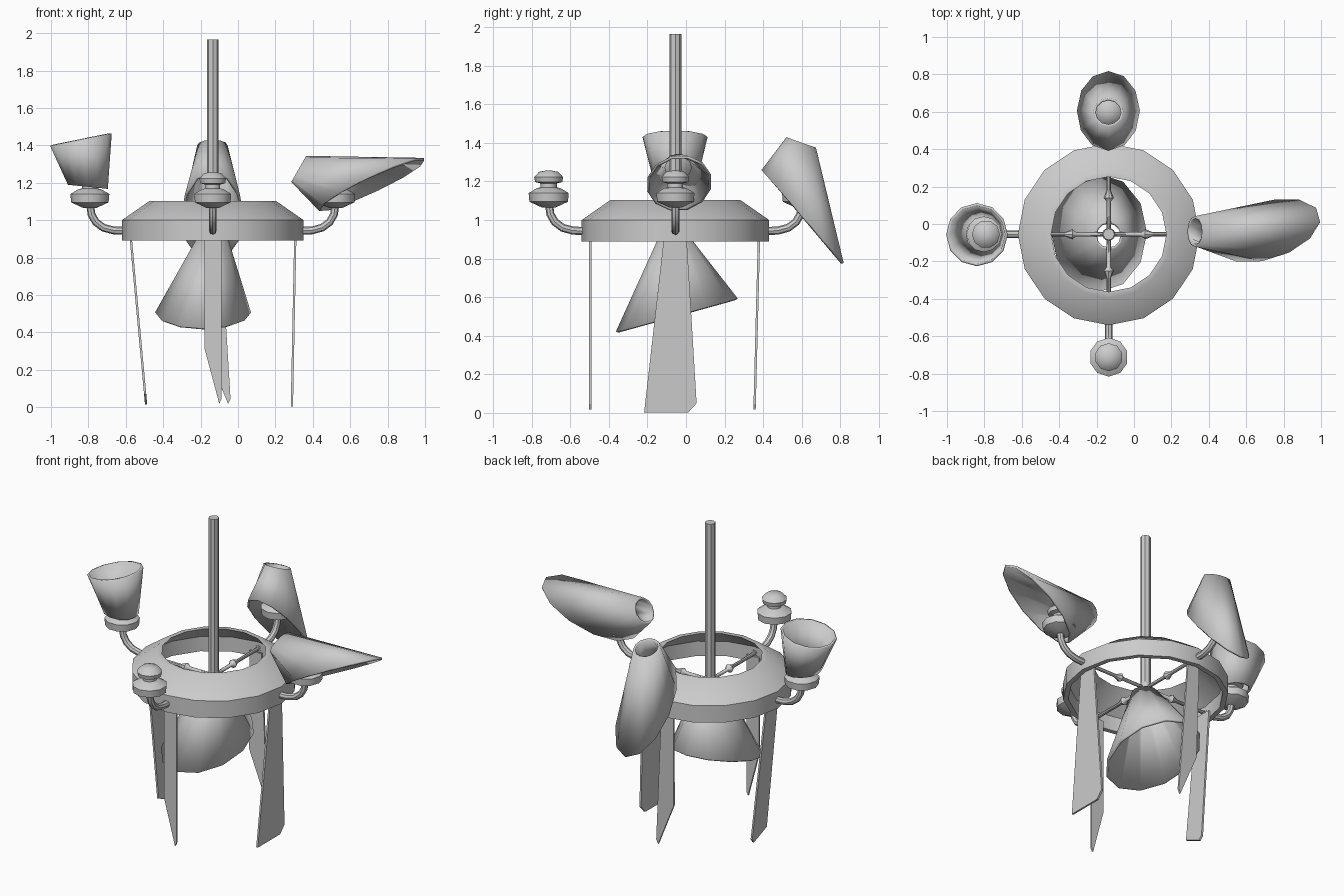
import bpy, bmesh, math
from mathutils import Vector, Matrix

if "Cube" in bpy.data.objects:
    bpy.data.objects.remove(bpy.data.objects["Cube"])

CX, CY = -0.135, -0.055          # lamp axis
AXIS = Vector((CX, CY, 0))


def finish(name, bm, smooth=True, thick=0):
    bmesh.ops.recalc_face_normals(bm, faces=bm.faces[:])
    me = bpy.data.meshes.new(name)
    bm.to_mesh(me)
    bm.free()
    ob = bpy.data.objects.new(name, me)
    bpy.context.collection.objects.link(ob)
    if thick:
        mod = ob.modifiers.new("thickness", 'SOLIDIFY')
        mod.thickness = thick
        mod.offset = 0
    if smooth:
        bpy.ops.object.select_all(action='DESELECT')
        ob.select_set(True)
        bpy.context.view_layer.objects.active = ob
        bpy.ops.object.shade_smooth_by_angle(angle=math.radians(40))
    return ob


def skin(bm, rings, close=False, caps=False):
    n = len(rings[0])
    pairs = list(zip(rings, rings[1:])) + ([(rings[-1], rings[0])] if close else [])
    for a, b in pairs:
        for i in range(n):
            j = (i + 1) % n
            bm.faces.new((a[i], a[j], b[j], b[i]))
    if caps:
        bm.faces.new(rings[0][::-1])
        bm.faces.new(rings[-1])


def ellipse(bm, c, a, b, n):
    c, a, b = Vector(c), Vector(a), Vector(b)
    return [bm.verts.new(c + a * math.cos(t) + b * math.sin(t))
            for t in (2 * math.pi * i / n for i in range(n))]


def lathe(name, profile, n, matrix, close=False):
    bm = bmesh.new()
    rings = [ellipse(bm, (0, 0, z), (r, 0, 0), (0, r, 0), n) for r, z in profile]
    skin(bm, rings, close, not close)
    bm.transform(matrix)
    return finish(name, bm)


def shade(name, narrow, wide, n=12):
    bm = bmesh.new()
    skin(bm, [ellipse(bm, *narrow, n), ellipse(bm, *wide, n)])
    return finish(name, bm, thick=0.014)


def tube(name, path, radius, n=8):
    # path lies in the local xz plane
    bm = bmesh.new()
    pts = [Vector((x, 0, z)) for x, z in path]
    rings = []
    for i, p in enumerate(pts):
        d = (pts[min(i + 1, len(pts) - 1)] - pts[max(i - 1, 0)]).normalized()
        side = Vector((-d.z, 0, d.x)) * radius
        rings.append(ellipse(bm, p, side, (0, radius, 0), n))
    skin(bm, rings, caps=True)
    return bm


def panel(name, along, outline, top, bottom):
    # flat blade: outline in (along, z), offset on the other axis leans top to bottom
    bm = bmesh.new()
    vs = []
    for u, z in outline:
        o = bottom + (top - bottom) * z / 0.89
        vs.append(bm.verts.new((u, o, z) if along == 'x' else (o, u, z)))
    bm.faces.new(vs)
    finish(name, bm, smooth=False, thick=0.012)


base = Matrix.Translation(AXIS)

# central rod and hub
lathe("rod", [(0.031, 0.93), (0.031, 1.965)], 8, base)
lathe("hub", [(0.02, 0.905), (0.035, 0.925), (0.035, 0.96), (0.03, 0.975)], 10, base)

# hollow body ring
lathe("body_ring", [(0.486, 0.89), (0.486, 1.0), (0.338, 1.103),
                    (0.308, 1.103), (0.455, 0.985), (0.455, 0.89)], 16, base, close=True)

# four arms with spokes and lamp holders
arm_path = [(0.45, 0.943), (0.53, 0.945), (0.585, 0.96), (0.625, 0.99),
            (0.648, 1.03), (0.656, 1.085)]
holder = [(0.035, 1.065), (0.1, 1.095), (0.104, 1.14), (0.062, 1.165), (0.042, 1.17),
          (0.042, 1.19), (0.07, 1.197), (0.075, 1.222), (0.05, 1.25), (0.012, 1.257)]
spoke = [(0.011, 0.0), (0.011, 0.175), (0.027, 0.195), (0.011, 0.235), (0.011, 0.47)]
for k, side in enumerate(("right", "back", "left", "front")):
    turn = base @ Matrix.Rotation(k * math.pi / 2, 4, 'Z')
    bm = tube("arm", arm_path, 0.021)
    bm.transform(turn)
    finish("arm_" + side, bm)
    lathe("holder_" + side, holder, 10, turn @ Matrix.Translation((0.657, 0, 0)))
    lathe("spoke_" + side, spoke, 8,
          turn @ Matrix.Translation((0, 0, 0.943)) @ Matrix.Rotation(math.pi / 2, 4, 'Y'))

# slant-cut shades: (centre, half axis, half axis) of narrow and wide ends
shade("shade_left", ((-0.803, CY, 1.18), (0.1, 0, -0.012), (0, 0.1, 0)),
      ((-0.84, -0.057, 1.432), (0.158, 0, 0.032), (0, 0.162, 0)))
shade("shade_right", ((0.327, -0.04, 1.273), (0.037, 0, 0.064), (0, 0.075, 0)),
      ((0.717, -0.035, 1.19), (0.278, 0.045, 0.136), (0.032, 0.158, -0.03)))
shade("shade_back", ((-0.137, 0.597, 1.40), (0, 0.07, -0.026), (0.074, 0, 0)),
      ((-0.137, 0.604, 1.015), (0, 0.207, -0.24), (0.162, 0, 0)))
shade("shade_below", ((CX, -0.062, 0.915), (0, 0.07, 0), (0.07, 0, 0)),
      ((-0.187, -0.047, 0.504), (0, 0.31, 0.085), (0.25, 0, 0)))

# hanging blades
panel("blade_front", 'x', [(-0.178, 0.93), (-0.088, 0.93), (-0.088, 0.045),
                           (-0.1, 0.018), (-0.178, 0.31)], -0.497, -0.497)
panel("blade_back", 'x', [(-0.178, 0.93), (-0.094, 0.93), (-0.04, 0.045),
                          (-0.053, 0.018), (-0.17, 0.3)], 0.378, 0.355)
panel("blade_left", 'y', [(-0.114, 0.93), (0.003, 0.93), (0.035, 0.04),
                          (0.015, 0.014), (-0.11, 0.07)], -0.572, -0.49)
panel("blade_right", 'y', [(-0.112, 0.93), (0.002, 0.93), (0.055, 0.05),
                           (0.012, 0.003), (-0.217, 0.003)], 0.306, 0.288)
